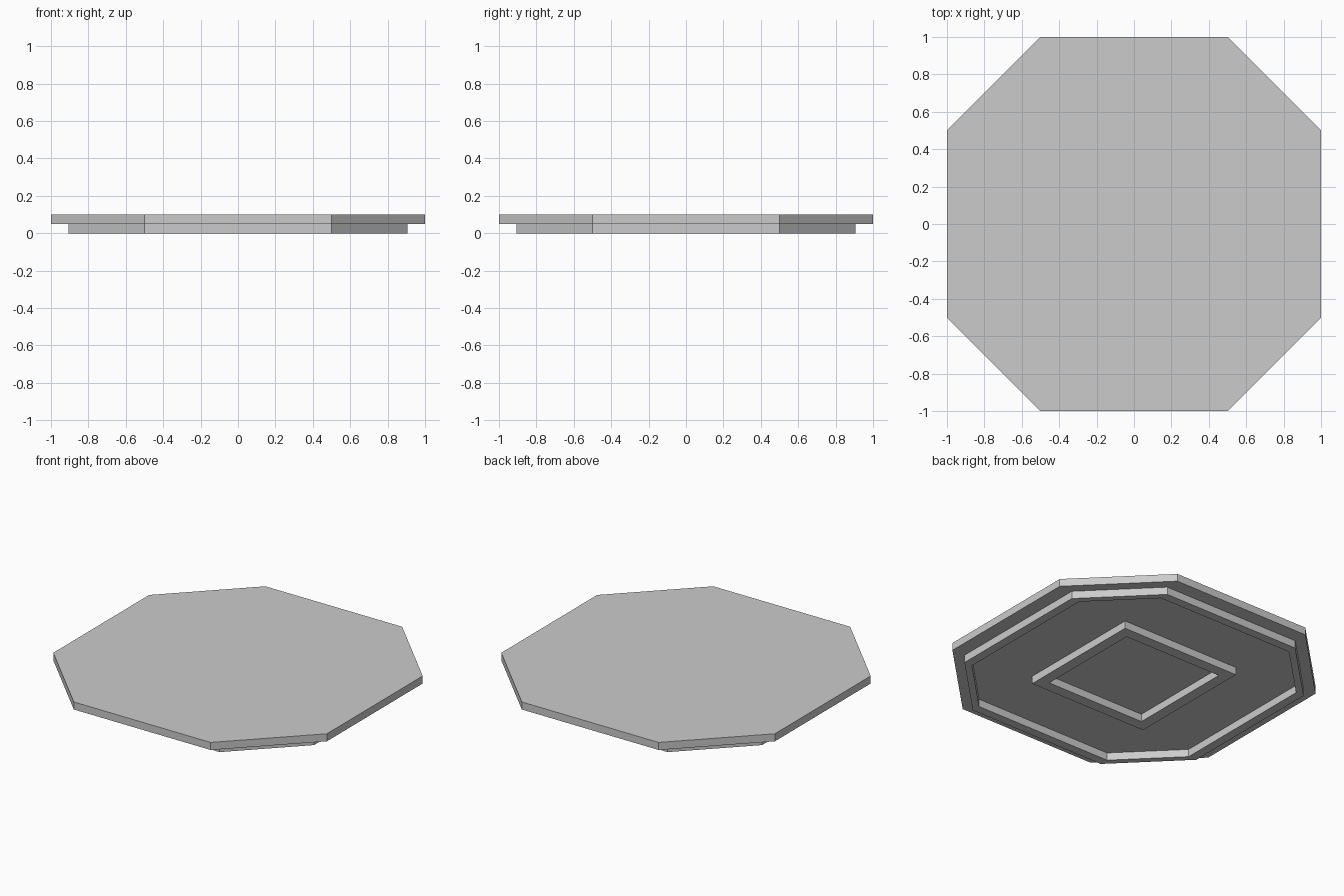
import bpy
import bmesh

cube = bpy.data.objects.get("Cube")
if cube:
    bpy.data.objects.remove(cube, do_unlink=True)

grey = bpy.data.materials.new("light_grey")
grey.use_nodes = True
colour = (0.6, 0.6, 0.6, 1)
grey.diffuse_color = colour
grey.node_tree.nodes["Principled BSDF"].inputs["Base Color"].default_value = colour


def octagon(reach, half_edge=0.5):
    """Outline with straight sides at +-reach, joined by diagonal corners."""
    r, h = reach, half_edge
    quarter = [(r, -h), (r, h)]
    points = []
    for _ in range(4):
        points += quarter
        quarter = [(-y, x) for x, y in quarter]
    return points


def square(r):
    return [(r, -r), (r, r), (-r, r), (-r, -r)]


def prism(name, outer, z0, z1, inner=None):
    """Extrude an outline, or the band between two outlines, from z0 to z1."""
    bm = bmesh.new()
    base = [bm.verts.new((x, y, z0)) for x, y in outer]
    n = len(base)
    if inner:
        hole = [bm.verts.new((x, y, z0)) for x, y in inner]
        faces = [bm.faces.new((base[i], base[(i + 1) % n], hole[(i + 1) % n], hole[i]))
                 for i in range(n)]
    else:
        faces = [bm.faces.new(base)]
    top = bmesh.ops.extrude_face_region(bm, geom=faces, use_keep_orig=True)["geom"]
    moved = [v for v in top if isinstance(v, bmesh.types.BMVert)]
    bmesh.ops.translate(bm, verts=moved, vec=(0, 0, z1 - z0))
    bmesh.ops.recalc_face_normals(bm, faces=bm.faces)
    mesh = bpy.data.meshes.new(name)
    bm.to_mesh(mesh)
    bm.free()
    mesh.materials.append(grey)
    obj = bpy.data.objects.new(name, mesh)
    bpy.context.collection.objects.link(obj)
    return obj


# Solid top plate
prism("top_plate", octagon(1.0), 0.05, 0.1)
# Raised rims on the underside
prism("outer_rim", octagon(0.906), 0, 0.05, octagon(0.847))
prism("inner_rim", square(0.433), 0, 0.05, square(0.36))
